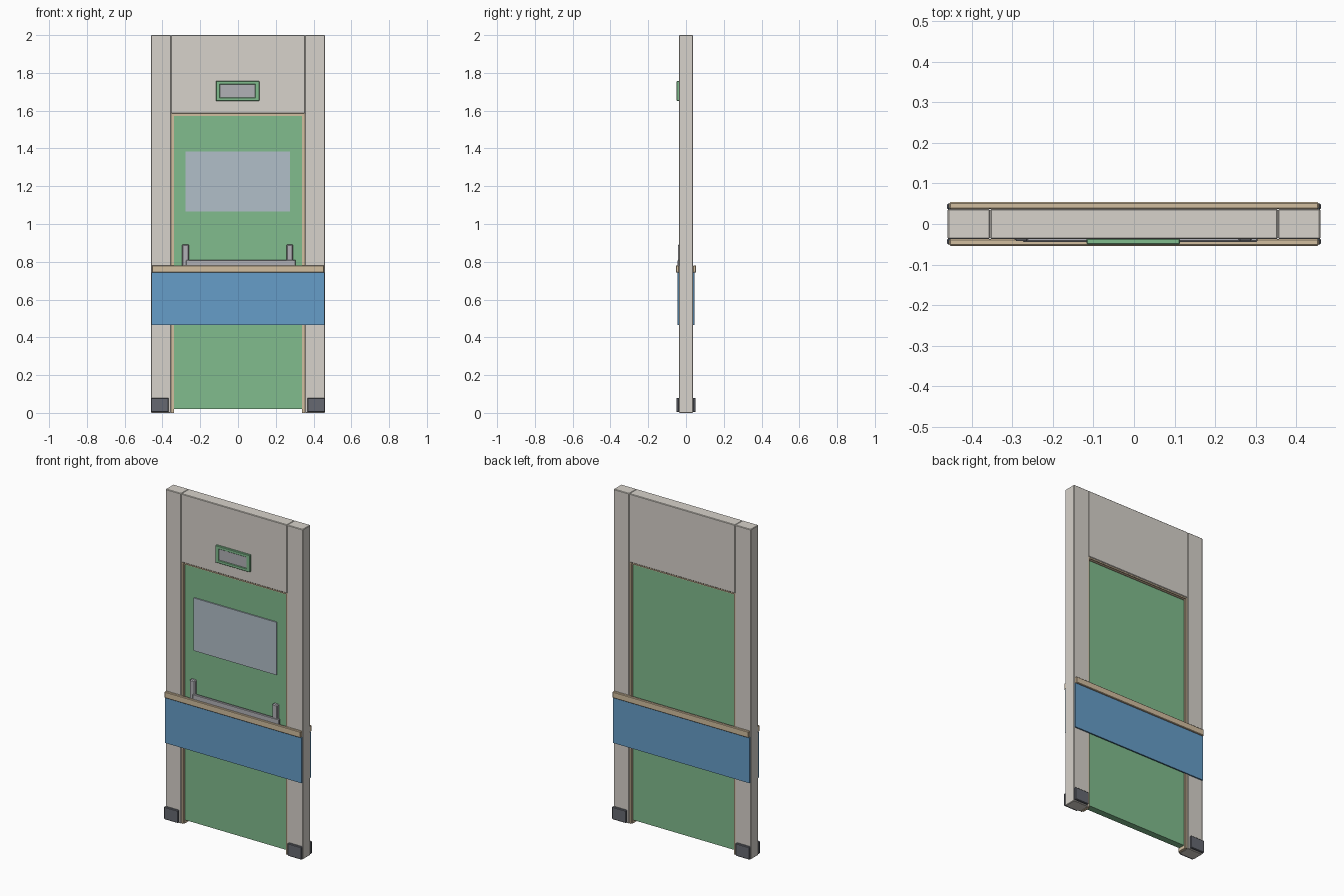
import bpy

if "Cube" in bpy.data.objects:
    bpy.data.objects.remove(bpy.data.objects["Cube"])

def material(name, rgb):
    m = bpy.data.materials.new(name)
    m.diffuse_color = [c ** 2.2 for c in rgb] + [1]
    m.use_nodes = True
    m.node_tree.nodes["Principled BSDF"].inputs["Base Color"].default_value = m.diffuse_color
    return m

WALL = material("wall_paint", (0.84, 0.82, 0.79))
GREEN = material("green_laminate", (0.50, 0.73, 0.55))
BLUE = material("blue_panel", (0.40, 0.61, 0.78))
WOOD = material("light_wood", (0.82, 0.74, 0.62))
DARK = material("dark_rubber", (0.40, 0.41, 0.44))
STEEL = material("steel", (0.69, 0.69, 0.71))
GLASS = material("glass", (0.69, 0.74, 0.78))

def box(name, x, y, z, mat, bevel=0.0):
    """Box from (min, max) ranges, with an optional chamfer."""
    bpy.ops.mesh.primitive_cube_add(size=1)
    o = bpy.context.object
    o.name = name
    o.location = [(r[0] + r[1]) / 2 for r in (x, y, z)]
    o.scale = [abs(r[1] - r[0]) for r in (x, y, z)]
    bpy.ops.object.transform_apply(location=False, rotation=False, scale=True)
    o.data.materials.append(mat)
    if bevel:
        b = o.modifiers.new("edge_bevel", "BEVEL")
        b.width = bevel
        b.segments = 1
    return o

def span(s, a, b):
    return tuple(sorted((s * a, s * b)))

# Wall header above the door
box("wall_header", (-0.355, 0.355), (-0.037, 0.037), (1.585, 2), WALL, 0.003)

for s, side in ((-1, "left"), (1, "right")):
    # Wall posts and stepped door jambs
    box(side + "_post", span(s, 0.355, 0.46), (-0.037, 0.037), (0, 2), WALL, 0.003)
    box(side + "_jamb", span(s, 0.346, 0.355), (-0.033, 0.033), (0, 1.585), WOOD)
    box(side + "_door_stop", span(s, 0.340, 0.346), (-0.026, 0.026), (0, 1.578), WOOD)
    # Corner guards at the foot of each post, both faces
    for f, face in ((-1, "front"), (1, "back")):
        box(f"{side}_{face}_foot_guard", span(s, 0.367, 0.461),
            span(f, 0.036, 0.051), (0.004, 0.08), DARK, 0.003)

# Head of the door frame
box("jamb_head", (-0.346, 0.346), (-0.033, 0.033), (1.577, 1.585), WOOD)
box("door_stop_head", (-0.340, 0.340), (-0.026, 0.026), (1.571, 1.577), WOOD)

# Door leaf with its window
box("door_leaf", (-0.34, 0.34), (-0.02, 0.02), (0.02, 1.571), GREEN)
box("door_window", (-0.278, 0.276), (-0.027, -0.019), (1.065, 1.385), GLASS)

# Protective panel and wooden handrail on both faces
for f, face in ((-1, "front"), (1, "back")):
    box(face + "_panel", (-0.457, 0.457), span(f, 0.037, 0.045), (0.465, 0.742), BLUE)
    box(face + "_handrail", (-0.456, 0.456), span(f, 0.037, 0.054), (0.742, 0.78), WOOD, 0.003)

# Push bar with two upright brackets
for x, side in ((-0.278, "left"), (0.274, "right")):
    box(side + "_bar_bracket", (x - 0.018, x + 0.018), (-0.042, -0.019),
        (0.76, 0.892), STEEL, 0.005)
box("push_bar", (-0.275, 0.305), (-0.044, -0.03), (0.772, 0.81), STEEL, 0.003)

# Door sign: green frame around a recessed grey plate
for name, z in (("bottom", (1.652, 1.67)), ("top", (1.738, 1.756))):
    box("sign_frame_" + name, (-0.117, 0.113), (-0.050, -0.036), z, GREEN, 0.002)
for name, x in (("left", (-0.117, -0.095)), ("right", (0.091, 0.113))):
    box("sign_frame_" + name, x, (-0.050, -0.036), (1.666, 1.742), GREEN, 0.002)
box("sign_plate", (-0.097, 0.093), (-0.044, -0.036), (1.668, 1.740), STEEL)
